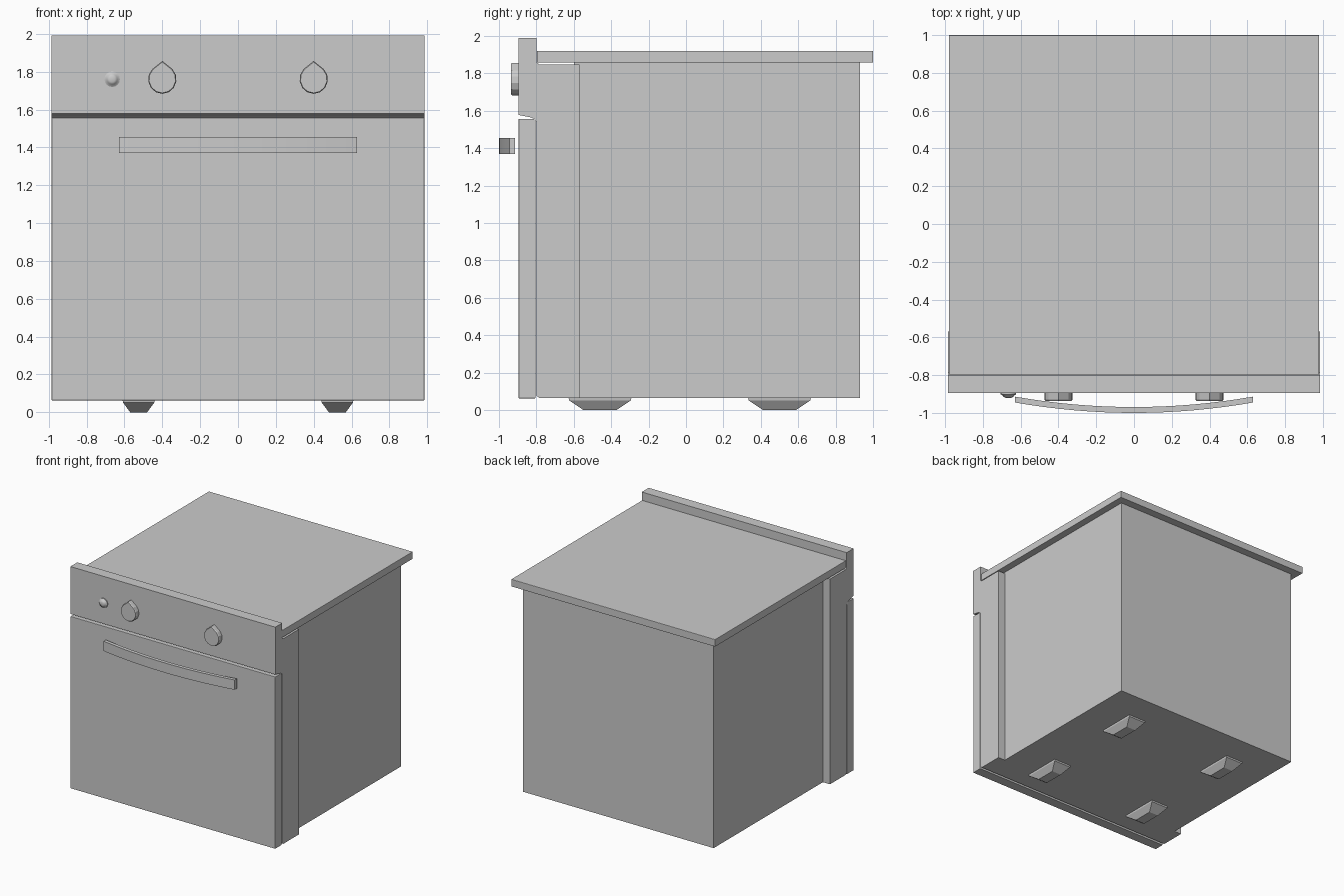
import bpy, bmesh
from math import radians, sin, cos, pi
from mathutils import Vector

if "Cube" in bpy.data.objects:
    bpy.data.objects.remove(bpy.data.objects["Cube"])


def finish(name, bm, smooth=False):
    bmesh.ops.recalc_face_normals(bm, faces=bm.faces)
    me = bpy.data.meshes.new(name)
    bm.to_mesh(me)
    bm.free()
    ob = bpy.data.objects.new(name, me)
    bpy.context.collection.objects.link(ob)
    if smooth:
        bpy.ops.object.select_all(action='DESELECT')
        bpy.context.view_layer.objects.active = ob
        ob.select_set(True)
        bpy.ops.object.shade_smooth_by_angle(angle=radians(40))
    return ob


def prism(name, pts, direction, bevel=0.0, smooth=False):
    """Extrude a closed 3D outline along a direction."""
    bm = bmesh.new()
    face = bm.faces.new([bm.verts.new(p) for p in pts])
    res = bmesh.ops.extrude_face_region(bm, geom=[face])
    verts = [g for g in res['geom'] if isinstance(g, bmesh.types.BMVert)]
    bmesh.ops.translate(bm, verts=verts, vec=Vector(direction))
    ob = finish(name, bm, smooth)
    if bevel:
        mod = ob.modifiers.new("soft_edges", 'BEVEL')
        mod.width = bevel
        mod.segments = 2
    return ob


def box(name, x, y0, y1, z0, z1, bevel=0.0):
    pts = [(-x, y0, z0), (x, y0, z0), (x, y1, z0), (-x, y1, z0)]
    return prism(name, pts, (0, 0, z1 - z0), bevel)


def loft(name, rings, smooth=False):
    """Join equal-length rings of points and cap both ends."""
    bm = bmesh.new()
    loops = [[bm.verts.new(p) for p in r] for r in rings]
    n = len(loops[0])
    for a, b in zip(loops, loops[1:]):
        for i in range(n):
            j = (i + 1) % n
            bm.faces.new((a[i], a[j], b[j], b[i]))
    bm.faces.new(loops[0])
    bm.faces.new(loops[-1])
    return finish(name, bm, smooth)


# Cabinet body and worktop
box("oven_body", 0.917, -0.60, 0.93, 0.065, 1.86)
box("worktop", 0.98, -0.797, 1.0, 1.858, 1.921, 0.003)

# Control panel and front frame share one side profile
W = 0.985
profile = [(-0.895, 1.99), (-0.80, 1.99), (-0.80, 1.86), (-0.785, 1.848),
           (-0.57, 1.848), (-0.57, 0.065), (-0.785, 0.065), (-0.80, 0.078),
           (-0.80, 1.54), (-0.808, 1.555), (-0.83, 1.565), (-0.895, 1.578)]
prism("control_panel_frame", [(-W, y, z) for y, z in profile], (2 * W, 0, 0))

# Door
box("oven_door", W, -0.895, -0.805, 0.063, 1.557, 0.003)

# Bowed handle
N = 16
xs = [-0.63 + 1.26 * i / N for i in range(N + 1)]
rings = []
for x in xs:
    f = -1.0 + 0.055 * (x / 0.63) ** 2
    rings.append([(x, f, 1.37), (x, f + 0.031, 1.37),
                  (x, f + 0.031, 1.455), (x, f, 1.455)])
loft("door_handle", rings, True)


# Teardrop knobs with a pointed top
def teardrop(cx, y, s):
    pts = [(0, 0.097)]
    for i in range(11):
        a = radians(45 - 27 * i)
        pts.append((0.075 * cos(a), 0.077 * sin(a)))
    return [(cx + s * px, y, 1.76 + s * pz) for px, pz in pts]


for cx, side in ((-0.40, "left"), (0.40, "right")):
    loft("knob_" + side, [teardrop(cx, -0.893, 1), teardrop(cx, -0.929, 1),
                          teardrop(cx, -0.936, 0.94)])


# Small round indicator button
def circle(y, r, n=16):
    return [(-0.665 + r * cos(2 * pi * i / n), y, 1.76 + r * sin(2 * pi * i / n))
            for i in range(n)]


loft("indicator_button", [circle(y, r) for y, r in
     ((-0.893, 0.041), (-0.902, 0.041), (-0.908, 0.030), (-0.915, 0.026),
      (-0.920, 0.015))], True)


# Tapered feet
def rect(cx, cy, hx, hy, z):
    return [(cx + i * hx, cy + j * hy, z)
            for i, j in ((-1, -1), (1, -1), (1, 1), (-1, 1))]


for cx, sx in ((-0.525, "left"), (0.525, "right")):
    for cy, sy in ((-0.46, "front"), (0.50, "back")):
        loft("foot_%s_%s" % (sy, sx), [rect(cx, cy, 0.085, 0.168, 0.066),
             rect(cx, cy, 0.083, 0.165, 0.052), rect(cx, cy, 0.045, 0.088, 0.0)])
